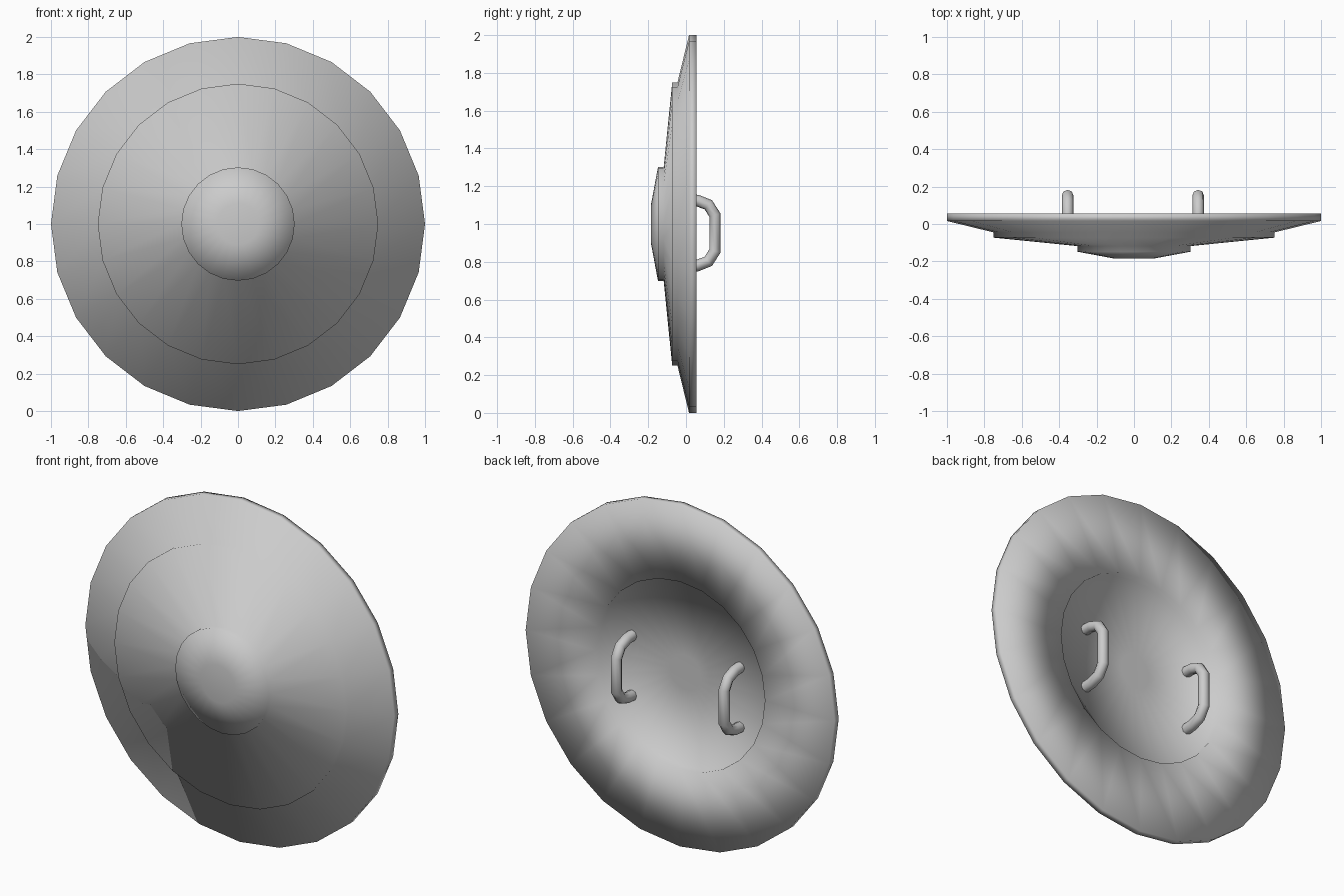
import bpy, bmesh
from math import cos, sin, tau

old = bpy.data.objects.get("Cube")
if old:
    bpy.data.objects.remove(old)

SIDES = 24
MID_Z = 1.0

# One plain grey for the whole model
grey = bpy.data.materials.new("plain grey")
grey.use_nodes = True
grey.diffuse_color = (0.6, 0.6, 0.6, 1)
grey.node_tree.nodes["Principled BSDF"].inputs["Base Color"].default_value = (0.6, 0.6, 0.6, 1)


def lathe(name, profile):
    """Turn (radius, y) points around the front-to-back axis."""
    bm = bmesh.new()
    rings = []
    for r, y in profile:
        if r == 0:
            rings.append([bm.verts.new((0, y, MID_Z))] * SIDES)
        else:
            rings.append([bm.verts.new((r * cos(tau * i / SIDES), y, MID_Z + r * sin(tau * i / SIDES)))
                          for i in range(SIDES)])
    for a, b in zip(rings, rings[1:]):
        for i in range(SIDES):
            j = (i + 1) % SIDES
            bm.faces.new(dict.fromkeys((a[i], a[j], b[j], b[i])))
    bmesh.ops.recalc_face_normals(bm, faces=bm.faces)
    for f in bm.faces:
        f.smooth = True
    mesh = bpy.data.meshes.new(name)
    bm.to_mesh(mesh)
    bm.free()
    mesh.materials.append(grey)
    obj = bpy.data.objects.new(name, mesh)
    bpy.context.collection.objects.link(obj)
    return obj


def handle(name, x):
    """Bent round grip standing upright behind the dish."""
    half = [(-0.01, 0.176), (0.06, 0.172), (0.118, 0.15), (0.153, 0.095)]
    path = half + [(y, -z) for y, z in reversed(half)]
    curve = bpy.data.curves.new(name, "CURVE")
    curve.dimensions = "3D"
    curve.bevel_depth = 0.031
    curve.bevel_resolution = 2
    curve.use_fill_caps = True
    spline = curve.splines.new("POLY")
    spline.points.add(len(path) - 1)
    for p, (y, z) in zip(spline.points, path):
        p.co = (x, y, 0.952 + z, 1)
        p.radius = 1
    spline.use_smooth = True
    curve.materials.append(grey)
    obj = bpy.data.objects.new(name, curve)
    bpy.context.collection.objects.link(obj)


# Shield body: stepped front with boss, thin rim, flat back ring and shallow hollow
boss = [(0, -0.184), (0.11, -0.184), (0.303, -0.148), (0.303, -0.118)]
front = [(0.75, -0.073), (0.75, -0.045), (1, 0.016)]
back = [(1, 0.055), (0.55, 0.055), (0.55, 0.012), (0.1, 0.005), (0, 0.005)]
lathe("shield_body", boss + front + back)

# Grips on the back
handle("left_handle", 0.343)
handle("right_handle", -0.355)
